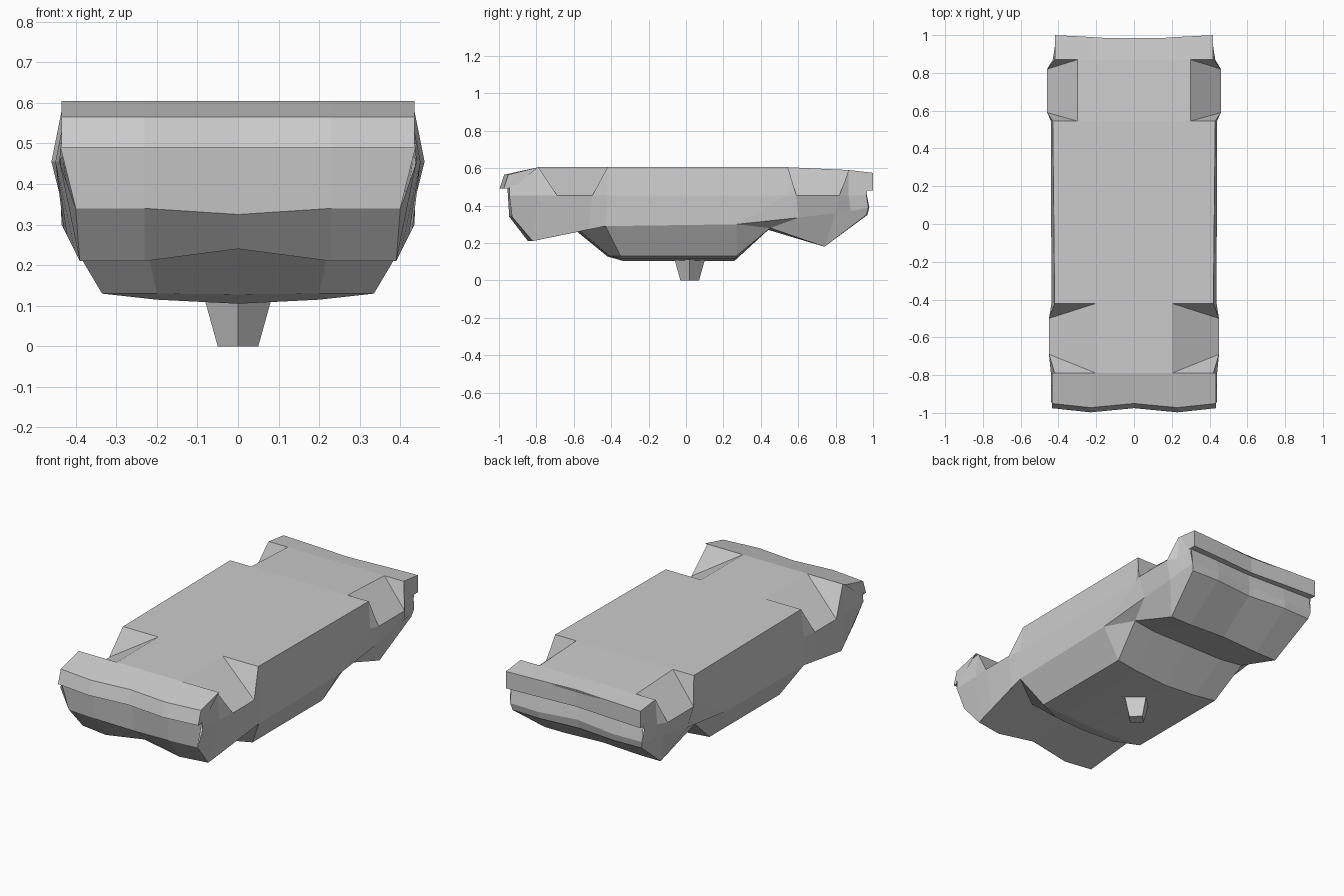
import bpy
import bmesh
from mathutils import Vector

cube = bpy.data.objects.get("Cube")
if cube:
    bpy.data.objects.remove(cube)

grey = bpy.data.materials.new("plain_grey")
grey.use_nodes = True
grey.diffuse_color = (0.6, 0.6, 0.6, 1)
grey.node_tree.nodes["Principled BSDF"].inputs["Base Color"].default_value = (0.6, 0.6, 0.6, 1)


def loft(name, rows, cap=False):
    """Skin the left half (+x) through rows of points and mirror it."""
    bm = bmesh.new()
    grid = [[bm.verts.new(p) for p in row] for row in rows]
    for a, b in zip(grid, grid[1:]):
        for i in range(len(a) - 1):
            bm.faces.new((a[i], a[i + 1], b[i + 1], b[i]))
    if cap:
        bm.faces.new(grid[-1])
    bmesh.ops.remove_doubles(bm, verts=bm.verts, dist=0.0005)
    bmesh.ops.recalc_face_normals(bm, faces=bm.faces)
    # Turn the skin outward from the middle of the body
    middle = Vector((0, 0, 0.42))
    bm.normal_update()
    facing = sum(f.normal.dot(f.calc_center_median() - middle) * f.calc_area() for f in bm.faces)
    if facing < 0:
        bmesh.ops.reverse_faces(bm, faces=bm.faces)
    mesh = bpy.data.meshes.new(name)
    bm.to_mesh(mesh)
    bm.free()
    mesh.materials.append(grey)
    obj = bpy.data.objects.new(name, mesh)
    bpy.context.collection.objects.link(obj)
    mirror = obj.modifiers.new("mirror", "MIRROR")
    mirror.use_clip = True
    return obj


# Flat floor and sides; an edge of None drops the floor edge to the waist (wheel notch)
WAIST = 0.455
stations = [
    # floor y, z, inner x, edge x | waist y, x | sill x, y, z
    (-.94, .565, .2, .43, -.945, .44, (.40, -.93, .34)),
    (-.79, .605, .2, .42, -.79, .44, (.39, -.82, .21)),
    (-.79, .605, .2, None, -.69, .45, (.402, -.70, .235)),
    (-.42, .605, .2, None, -.50, .45, (.421, -.52, .272)),
    (-.42, .605, .2, .42, -.42, .437, (.43, -.43, .29)),
    (.545, .605, .3, .43, .545, .44, (.435, .27, .30)),
    (.545, .605, .3, None, .59, .46, (.43, .60, .335)),
    (.87, .59, .3, None, .82, .46, (.42, .80, .36)),
    (.87, .59, .3, .42, .87, .43, (.418, .88, .37)),
    (.985, .57, .3, .41, .965, .415, (.41, .975, .39)),
]
tub = []
for y, z, inner, edge, wy, wx, sill in stations:
    waist = (wx, wy, WAIST)
    top_edge = (edge, y, z) if edge else waist
    tub.append([(0, y, z), (inner, y, z), top_edge, waist, sill])
loft("floor_and_sides", tub)

# Nose panel and hood, each row from centre to edge
cowl = [(0, -.60, .275), (.23, -.57, .27), (.43, -.43, .29)]
loft("nose_and_hood", [
    [(0, -.945, .50), (.23, -.955, .50), (.44, -.945, .50)],
    [(0, -.925, .325), (.23, -.945, .34), (.40, -.93, .34)],
    [(0, -.83, .24), (.23, -.845, .21), (.39, -.82, .21)],
    cowl,
])

# Windscreen, roof and rear window
rear_base = [(0, .44, .27), (.23, .44, .27), (.37, .45, .28)]
roof_front, roof_back = (.335, -.35, .13), (.335, .27, .13)
loft("cabin", [
    cowl,
    [(0, -.42, .128), (.2, -.41, .13), roof_front],
    [(0, -.34, .105), (.2, -.34, .115), roof_front],
    [(0, .26, .105), (.2, .265, .115), roof_back],
    rear_base,
])

# Rear deck and tail panel
deck_edge, tail_edge = (.36, .74, .18), (.40, .965, .35)
loft("rear_deck_and_tail", [
    rear_base,
    [(0, .74, .19), (.23, .74, .18), deck_edge],
    [(0, .95, .35), (.23, .97, .35), tail_edge],
    [(0, .96, .40), (.23, .98, .39), (.41, .975, .39)],
    [(0, .945, .49), (.23, .955, .49), (.41, .96, .49)],
])

# Side windows, rear pillars and rear fenders
sills = [s[-1] for s in stations[4:]]
loft("side_panels", [
    [sills[0], roof_front],
    [sills[1], roof_back],
    [sills[1], rear_base[-1]],
    [sills[2], rear_base[-1]],
    [sills[3], deck_edge],
    [sills[5], tail_edge],
])


def bumper(name, profile, columns):
    """Sweep a closed y-z profile across x; its outer points follow the shift."""
    top, lip_top, lip_low, under = profile
    rows = []
    for x, shift in columns:
        ring = [(x, *top)]
        ring += [(x, p[0] + shift, p[1]) for p in (lip_top, lip_low, under)]
        rows.append(ring + ring[:1])
    grid = [r[:-1] for r in rows]
    obj = loft(name, grid, cap=True)
    return obj


bumper("front_bumper", [(-.79, .605), (-.95, .565), (-.975, .49), (-.93, .49)],
       [(0, 0), (.23, -.022), (.435, 0)])
bumper("rear_bumper", [(.87, .59), (1.0, .575), (1.0, .48), (.95, .48)],
       [(0, -.025), (.23, -.01), (.418, 0)])

# Small tapered peg on the roof
bpy.ops.mesh.primitive_cone_add(vertices=4, radius1=.05, radius2=.082, depth=.115,
                                location=(0, .02, .0575))
peg = bpy.context.object
peg.name = "roof_peg"
peg.data.materials.append(grey)
